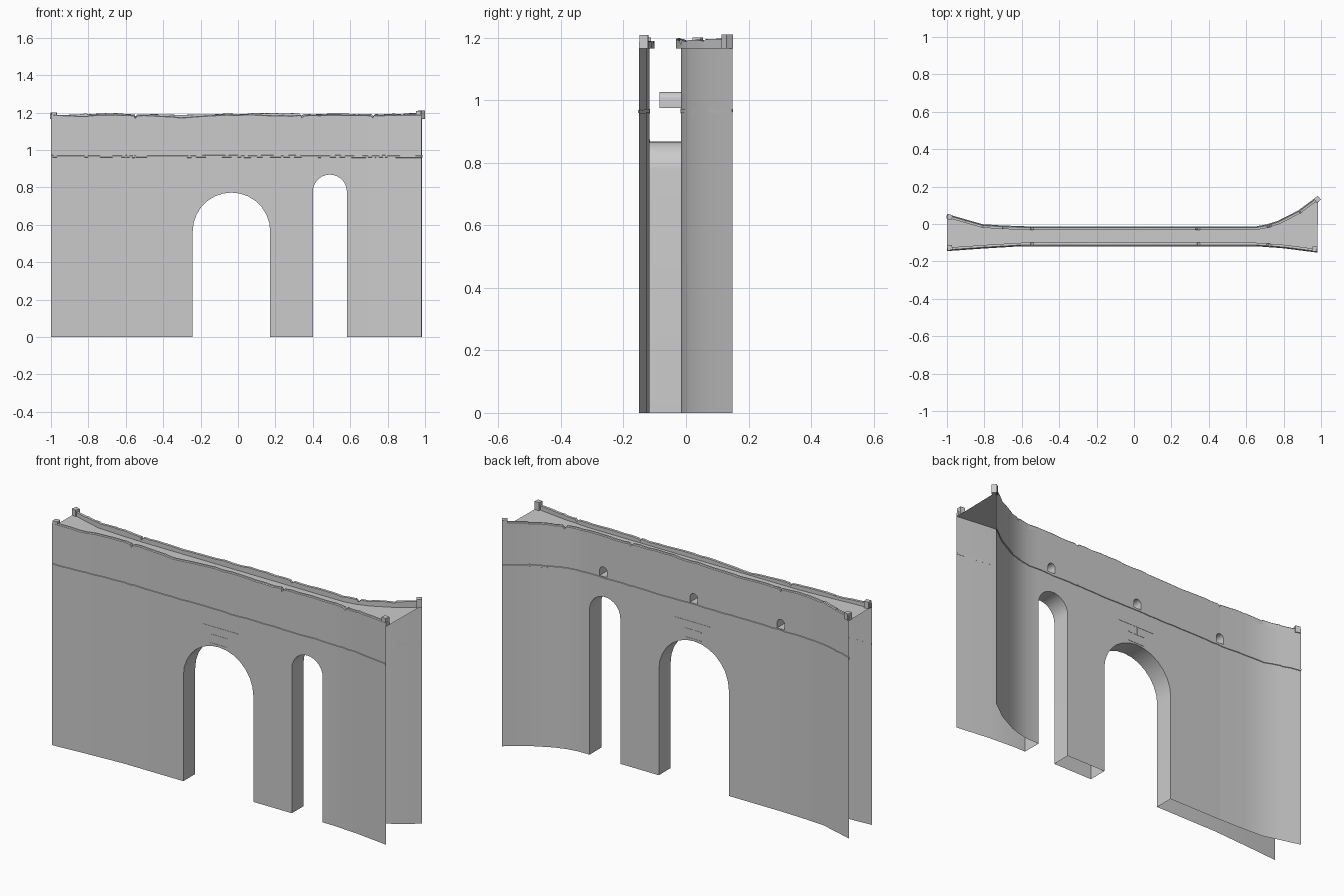
import bpy, bmesh, math, random
from mathutils import Vector

random.seed(4)
if "Cube" in bpy.data.objects:
    bpy.data.objects.remove(bpy.data.objects["Cube"])

stone = bpy.data.materials.new("grey stone")
stone.use_nodes = True
stone.diffuse_color = (0.6, 0.6, 0.6, 1)
stone.node_tree.nodes["Principled BSDF"].inputs["Base Color"].default_value = stone.diffuse_color

DECK, COURSE, THICK = 1.165, 0.965, 0.016
# Plan outlines of the two wall faces, and their worn top edges
FRONT = [(-1, -.142), (-.8, -.128), (-.6, -.116), (.65, -.116), (.8, -.127), (.98, -.15)]
BACK = [(-1, .05), (-.9, .022), (-.81, -.004), (-.7, -.011), (-.55, -.016), (.65, -.016),
        (.71, -.005), (.77, .014), (.88, .07), (.985, .148)]
FRONT_TOP = [(-1, 1.192), (-.85, 1.184), (-.6, 1.189), (-.31, 1.176), (0, 1.19), (.3, 1.185), (1, 1.19)]
BACK_TOP = [(-1, 1.188), (-.7, 1.195), (-.4, 1.188), (.1, 1.196), (.5, 1.192), (.8, 1.19), (1, 1.196)]
NOTCHES = [-.55, .34, .72]
# Openings: centre, half width, springing height, bottom
ARCHES = [(-.035, .207, .565, 0), (.491, .091, .777, 0)]
NICHES = [(x, .022, 1.004, .975) for x in (-.55, -.035, .5)]


def lerp(pts, x):
    for (a, p), (b, q) in zip(pts, pts[1:]):
        if x <= b + 1e-6:
            return p + (q - p) * (x - a) / (b - a)
    return pts[-1][1]


def arc(opening, n=14):
    """Outline of an arched opening, from one foot over the crown to the other."""
    c, r, spring, foot = opening
    top = [(c - r * math.cos(math.pi * i / n), spring + r * math.sin(math.pi * i / n)) for i in range(n + 1)]
    return [(c - r, foot)] + top + [(c + r, foot)]


def finish(name, faces, angle=30):
    """Make a merged, smooth-shaded object from a list of corner lists."""
    bm = bmesh.new()
    for f in faces:
        bm.faces.new([bm.verts.new(v) for v in f])
    bmesh.ops.remove_doubles(bm, verts=bm.verts[:], dist=1e-5)
    mesh = bpy.data.meshes.new(name)
    bm.to_mesh(mesh)
    bm.free()
    mesh.materials.append(stone)
    ob = bpy.data.objects.new(name, mesh)
    bpy.context.collection.objects.link(ob)
    bpy.ops.object.select_all(action="DESELECT")
    ob.select_set(True)
    bpy.context.view_layer.objects.active = ob
    bpy.ops.object.shade_smooth_by_angle(angle=math.radians(angle))
    return ob


def box(name, centre, size, turn=0):
    bpy.ops.mesh.primitive_cube_add(size=1, location=centre, rotation=(0, 0, turn))
    ob = bpy.context.object
    ob.name = name
    ob.scale = size
    ob.data.materials.append(stone)
    return ob


def wall(name, plan, openings):
    """Wall sheet in vertical columns, leaving the openings empty."""
    xs = {round(x, 5) for x, y in plan}
    for o in openings:
        xs |= {round(p[0], 5) for p in arc(o)}
    xs = sorted(xs)
    faces = []
    for a, b in zip(xs, xs[1:]):
        lows = [(0, 0)]
        highs = []
        for o in sorted(openings, key=lambda o: o[3]):
            c, r, spring, foot = o
            if c - r < (a + b) / 2 < c + r:
                crown = [spring + math.sqrt(max(0, r * r - (x - c) ** 2)) for x in (a, b)]
                highs.append((foot, foot))
                lows.append(crown)
        highs.append((DECK, DECK))
        for lo, hi in zip(lows, highs):
            if lo[0] + lo[1] < hi[0] + hi[1]:
                f = [(a, lerp(plan, a), lo[0]), (b, lerp(plan, b), lo[1]),
                     (b, lerp(plan, b), hi[1]), (a, lerp(plan, a), hi[0])]
                faces.append(f if plan is FRONT else f[::-1])
    return finish(name, faces)


def sweep(name, plan, section):
    """Closed strip following a plan; section(x) gives (outward offset, z) points."""
    side = -1 if plan is FRONT else 1
    end = plan[-1][0]
    xs = {round(-1 + (end + 1) * i / 40, 4) for i in range(41)} | {x for x, y in plan}
    xs = sorted(xs | {n + d for n in NOTCHES for d in (-.012, 0, .012)})
    rings = []
    for x in xs:
        e = .01
        x0, x1 = max(-1, x - e), min(end, x + e)
        slope = Vector((x1 - x0, lerp(plan, x1) - lerp(plan, x0)))
        n = Vector((-slope.y, slope.x)).normalized() * side
        y = lerp(plan, x)
        rings.append([(x + n.x * o, y + n.y * o, z) for o, z in section(x)])
    faces = [rings[0], rings[-1][::-1]]
    for r, s in zip(rings, rings[1:]):
        for i in range(len(r)):
            j = (i + 1) % len(r)
            faces.append([r[i], r[j], s[j], s[i]])
    ob = finish(name, faces)
    bm = bmesh.new()
    bm.from_mesh(ob.data)
    bmesh.ops.recalc_face_normals(bm, faces=bm.faces[:])
    bm.to_mesh(ob.data)
    bm.free()


def parapet(tops):
    def section(x):
        z = lerp(tops, x) + random.uniform(-.003, .003)
        if min(abs(x - n) for n in NOTCHES) < .001:
            z -= .012
        return [(0, DECK), (0, z - .004), (-.004, z), (-THICK, z - .001), (-THICK, DECK)]
    return section


def course(x):
    z = COURSE + random.uniform(-.002, .002)
    return [(-.001, z - .006), (.003, z - .004), (.003, z + .004), (-.001, z + .006)]


# Wall faces, string courses and worn parapets
for side, plan, tops, holes in (("front", FRONT, FRONT_TOP, ARCHES),
                                ("back", BACK, BACK_TOP, ARCHES + NICHES)):
    wall(side + "_wall", plan, holes)
    sweep(side + "_parapet", plan, parapet(tops))
    sweep(side + "_string_course", plan, course)

# Passage linings through the wall
for name, o in zip(("main_arch_lining", "side_arch_lining"), ARCHES):
    p = arc(o)
    finish(name, [[(*a[:1], lerp(FRONT, a[0]), a[1]), (*a[:1], lerp(BACK, a[0]), a[1]),
                   (*b[:1], lerp(BACK, b[0]), b[1]), (*b[:1], lerp(FRONT, b[0]), b[1])]
                  for a, b in zip(p, p[1:])])

# Blind niches in the back wall
for o in NICHES:
    p = arc(o)
    inner, outer = -.085, -.016
    faces = [[(a[0], inner, a[1]), (a[0], outer, a[1]), (b[0], outer, b[1]), (b[0], inner, b[1])]
             for a, b in zip(p, p[1:] + p[:1])]
    faces.append([(x, inner, z) for x, z in p[::-1]])
    finish("drain_niche", faces)

# Walkway between the parapets
xs = sorted({x for x, y in FRONT + BACK if x < .98})
rows = [((x, lerp(FRONT, x), DECK), (x, lerp(BACK, x), DECK)) for x in xs]
rows.append(((*FRONT[-1], DECK), (*BACK[-1], DECK)))
finish("walkway", [[a[0], b[0], b[1], a[1]] for a, b in zip(rows, rows[1:])])

# Corner posts
for x, y, top, turn in ((-.985, .037, 1.2, -.3), (-.985, -.127, 1.2, .1),
                        (.966, -.134, 1.208, -.1), (.98, .132, 1.21, .65)):
    post = box("corner_post", (x, y, (DECK + top) / 2), (.027, .027, top - DECK), turn)
    bevel = post.modifiers.new("worn edges", "BEVEL")
    bevel.width = .004

# Thin stone joints above the main arch
for y in (-.116, -.016):
    side = 1 if y > -.05 else -1
    for x, z, w, h in ((-.025, .872, .21, .004), (-.035, .85, .004, .04),
                       (-.03, .829, .1, .004), (-.03, .782, .1, .004)):
        box("stone_joint", (x, y + side * .0005, z), (w, .002, h))
